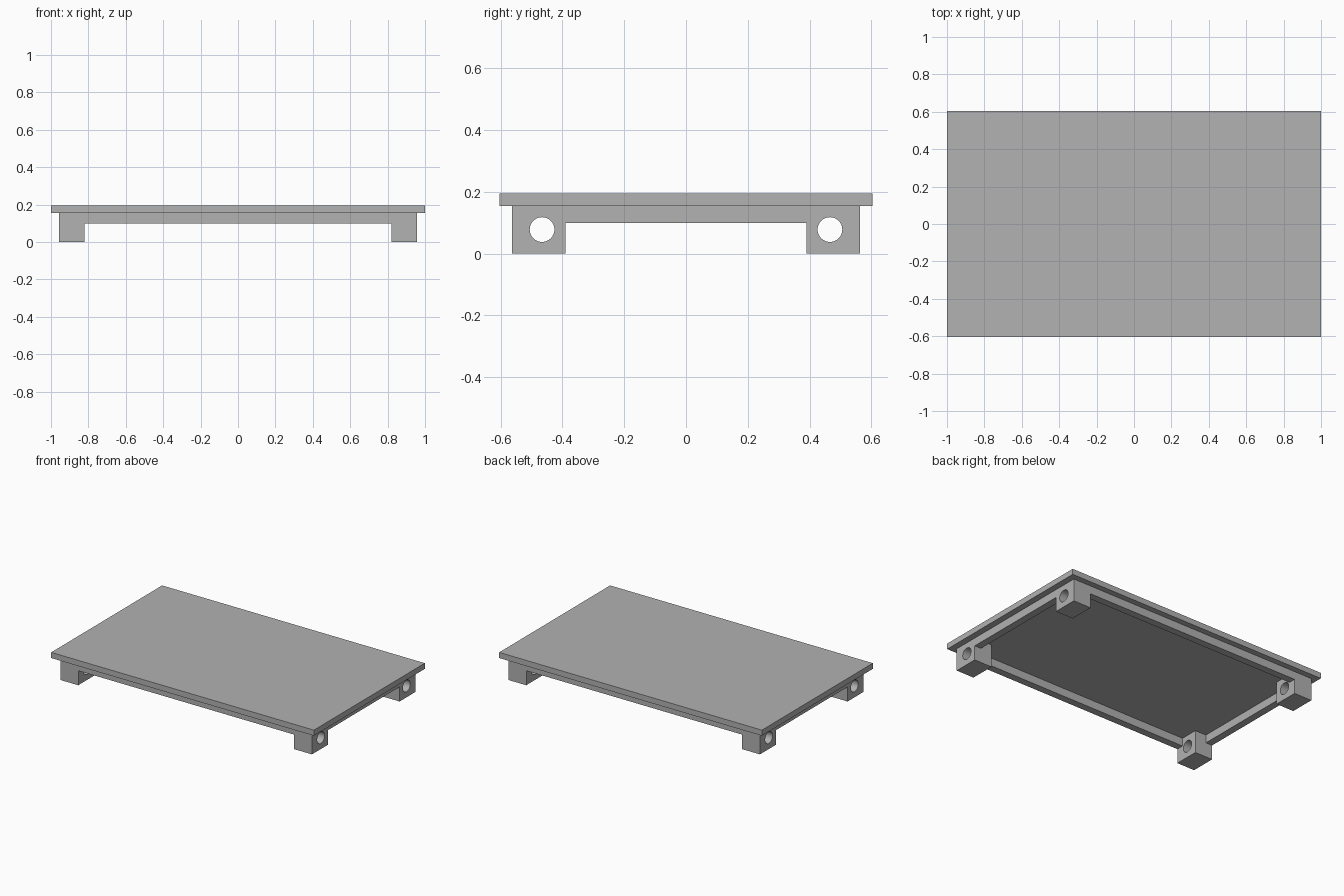
import bpy
import math

if "Cube" in bpy.data.objects:
    bpy.data.objects.remove(bpy.data.objects["Cube"], do_unlink=True)

grey = bpy.data.materials.new("plain_grey")
grey.use_nodes = True
COLOR = (0.445, 0.445, 0.445, 1)
grey.diffuse_color = COLOR
grey.node_tree.nodes["Principled BSDF"].inputs["Base Color"].default_value = COLOR

HALF_X, HALF_Y, TOP = 1.0, 0.603, 0.194       # tabletop
UNDER, RAIL_Z, RAIL = 0.155, 0.10, 0.05       # underside, rail bottom, rail thickness
OUT_X, OUT_Y = 0.957, 0.563                   # outer faces of legs and rails
IN_X, IN_Y = 0.822, 0.39                      # inner faces of legs
HOLE_Y, HOLE_Z, HOLE_R = 0.466, 0.078, 0.04


def box(name, low, high):
    """Axis-aligned block between two opposite corners."""
    center = [(a + b) / 2 for a, b in zip(low, high)]
    bpy.ops.mesh.primitive_cube_add(size=1, location=center)
    obj = bpy.context.object
    obj.name = name
    obj.scale = [abs(b - a) for a, b in zip(low, high)]
    bpy.ops.object.transform_apply(location=False, rotation=False, scale=True)
    obj.data.materials.append(grey)
    return obj


def drill(obj, y):
    """Cut a round hole through the block along x."""
    bpy.ops.mesh.primitive_cylinder_add(
        vertices=40, radius=HOLE_R, depth=1,
        location=(obj.location.x, y, HOLE_Z), rotation=(0, math.pi / 2, 0))
    cutter = bpy.context.object
    cutter.hide_render = True
    cutter.data.materials.append(grey)
    mod = obj.modifiers.new("hole", "BOOLEAN")
    mod.operation = "DIFFERENCE"
    mod.solver = "EXACT"
    mod.object = cutter
    bpy.ops.object.select_all(action="DESELECT")
    obj.select_set(True)
    bpy.context.view_layer.objects.active = obj
    bpy.ops.object.modifier_apply(modifier=mod.name)
    bpy.data.objects.remove(cutter, do_unlink=True)
    bpy.ops.object.shade_smooth_by_angle(angle=math.radians(30))


# Flat top
box("tabletop", (-HALF_X, -HALF_Y, UNDER), (HALF_X, HALF_Y, TOP))

# Drilled corner legs
for sx, side in ((1, "left"), (-1, "right")):
    for sy, end in ((-1, "front"), (1, "back")):
        leg = box(f"{end}_{side}_leg", (sx * IN_X, sy * IN_Y, 0),
                  (sx * OUT_X, sy * OUT_Y, UNDER))
        drill(leg, sy * HOLE_Y)

# Rails between the legs, flush with their outer faces
for s, end, side in ((-1, "front", "right"), (1, "back", "left")):
    box(f"{end}_rail", (-IN_X, s * (OUT_Y - RAIL), RAIL_Z), (IN_X, s * OUT_Y, UNDER))
    box(f"{side}_rail", (s * (OUT_X - RAIL), -IN_Y, RAIL_Z), (s * OUT_X, IN_Y, UNDER))
